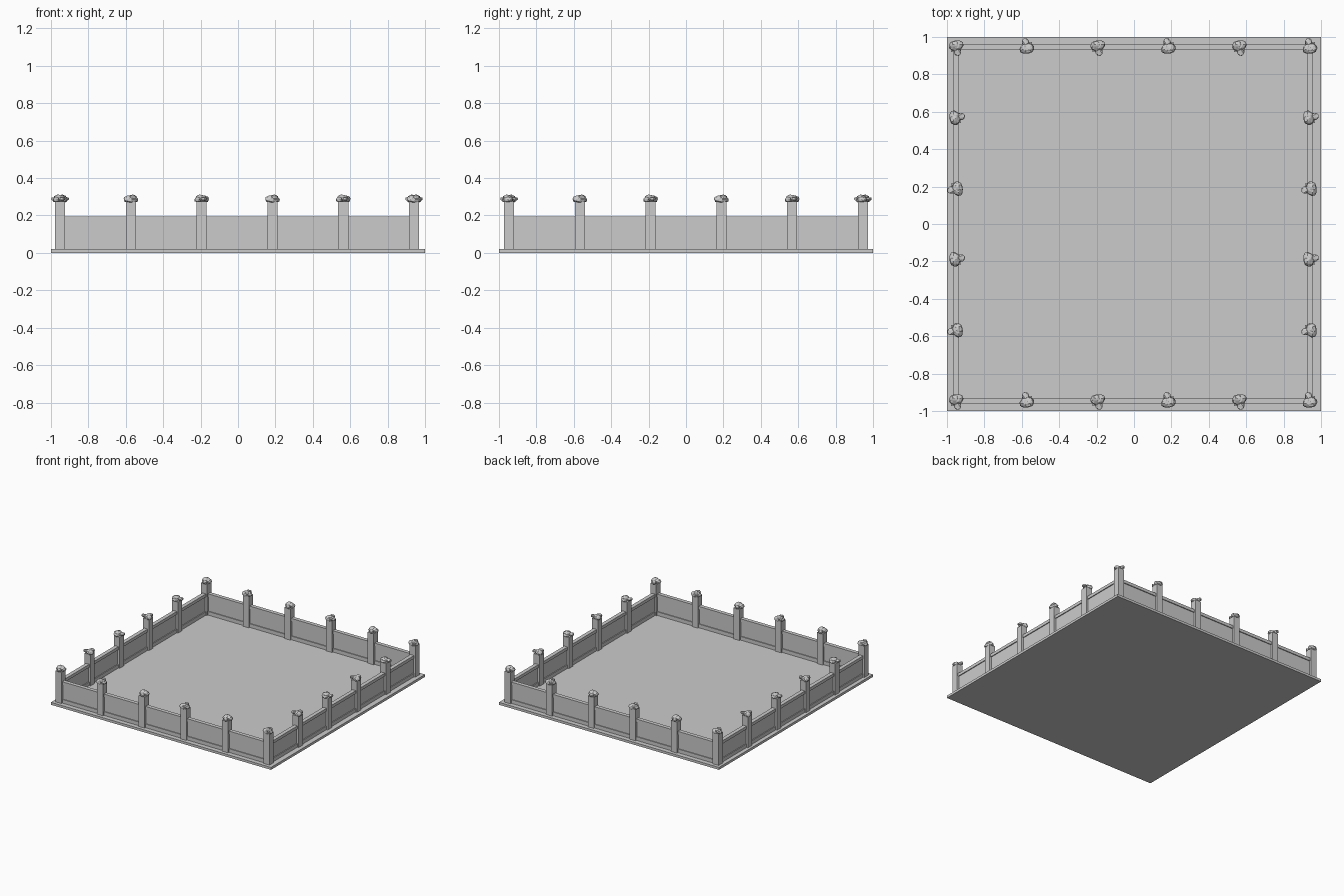
import bpy, bmesh, math, random
from mathutils import Matrix, Vector

if "Cube" in bpy.data.objects:
    bpy.data.objects.remove(bpy.data.objects["Cube"])

OX = -0.005          # slight sideways offset of the railing on the slab
R = 0.946            # distance of post centres from the middle
STEP = 2 * R / 5


def box(name, x0, x1, y0, y1, z0, z1):
    bm = bmesh.new()
    bmesh.ops.create_cube(bm, size=1)
    for v in bm.verts:
        v.co = Vector((x0 + (v.co.x + .5) * (x1 - x0),
                       y0 + (v.co.y + .5) * (y1 - y0),
                       z0 + (v.co.z + .5) * (z1 - z0)))
    me = bpy.data.meshes.new(name)
    bm.to_mesh(me)
    bm.free()
    ob = bpy.data.objects.new(name, me)
    bpy.context.collection.objects.link(ob)
    return ob


# floor slab
box("floor_slab", -1, 1, -1, 1, 0, 0.02)

# four walls: bottom rail, thin recessed panel, top rail
for part, t, z0, z1 in (("bottom_rail", .016, .02, .05),
                        ("wall_panel", .009, .05, .17),
                        ("top_rail", .016, .17, .195)):
    for s in (-1, 1):
        box(part + "_long", OX - R, OX + R, s * R - t, s * R + t, z0, z1)
        box(part + "_side", OX + s * R - t, OX + s * R + t, -R, R, z0, z1)

# crouching stone ornament shared by all posts: (centre, radii) lumps
random.seed(4)
bm = bmesh.new()
LUMPS = (((0, .008, 0), (.042, .029, .021)),
         ((.008, -.026, .002), (.019, .022, .012)),
         ((-.008, .012, .009), (.024, .024, .014)))
for c, r in LUMPS:
    new = bmesh.ops.create_icosphere(
        bm, subdivisions=2, radius=1,
        matrix=Matrix.Translation(c) @ Matrix.Rotation(.25, 4, 'Z') @ Matrix.Diagonal((*r, 1)))
    for v in new["verts"]:
        v.co += Vector([random.uniform(-.0025, .0025) for _ in range(3)])
ornament = bpy.data.meshes.new("post_ornament")
bm.to_mesh(ornament)
bm.free()


def post(x, y, angle):
    h = .027
    box("post", OX + x - h, OX + x + h, y - h, y + h, .02, .275)
    ob = bpy.data.objects.new("post_ornament", ornament)
    ob.location = (OX + x, y, .287)
    ob.rotation_euler.z = angle
    bpy.context.collection.objects.link(ob)


# posts along front and back, then along both sides
for i in range(6):
    p = -R + i * STEP
    for s in (-1, 1):
        post(p, s * R, math.pi * (i % 2))
        if 0 < i < 5:
            post(s * R, p, -math.pi / 2 if i % 2 else math.pi / 2)
